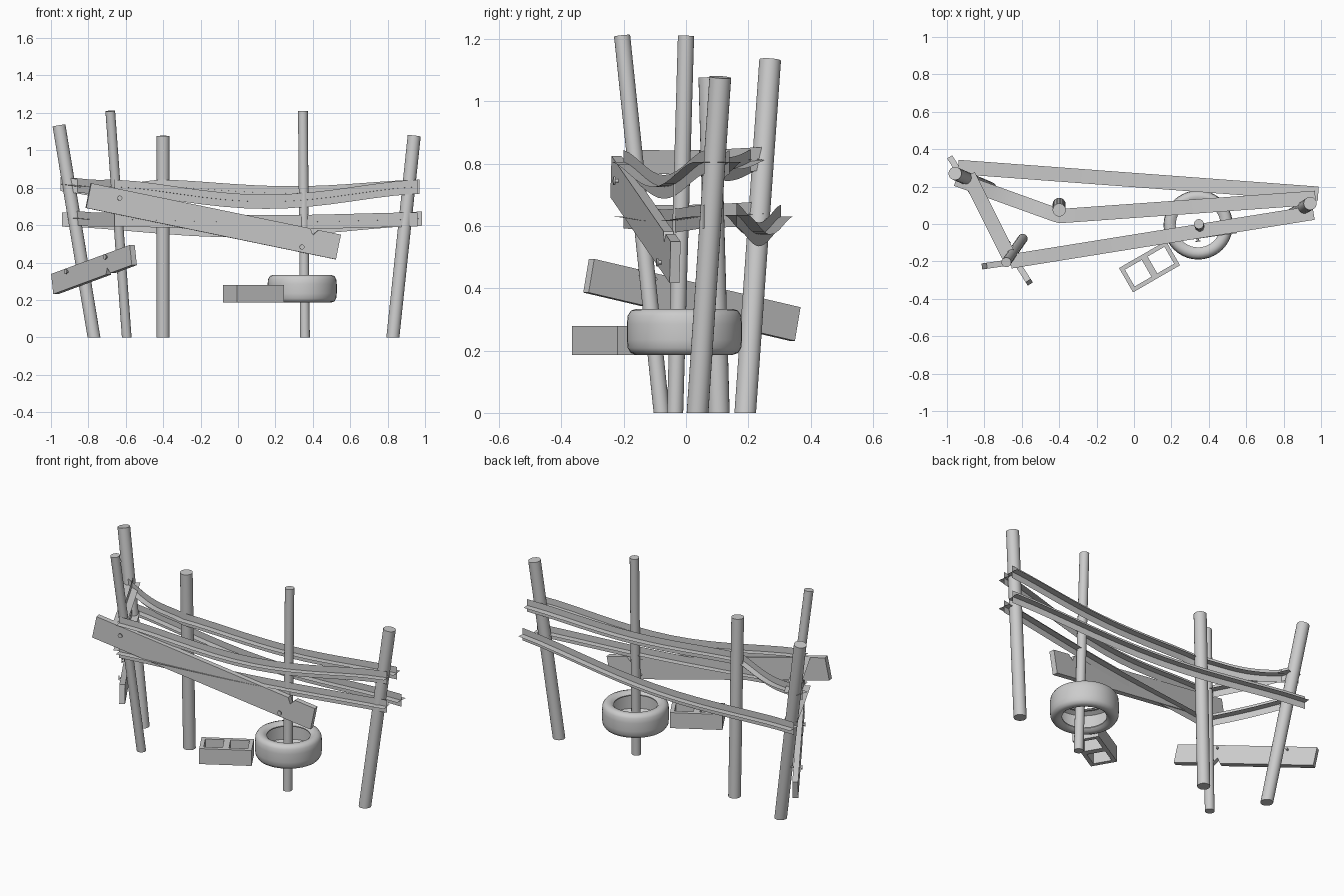
import bpy, bmesh, math
from mathutils import Vector, Matrix

cube = bpy.data.objects.get("Cube")
if cube:
    bpy.data.objects.remove(cube)

grey = bpy.data.materials.new("plain grey")
grey.use_nodes = True
GREY = (0.6, 0.6, 0.6, 1)
grey.diffuse_color = GREY
grey.node_tree.nodes["Principled BSDF"].inputs["Base Color"].default_value = GREY


def finish(name, bm, smooth=False):
    bmesh.ops.recalc_face_normals(bm, faces=bm.faces)
    mesh = bpy.data.meshes.new(name)
    bm.to_mesh(mesh)
    bm.free()
    mesh.materials.append(grey)
    obj = bpy.data.objects.new(name, mesh)
    bpy.context.collection.objects.link(obj)
    if smooth:
        bpy.ops.object.select_all(action='DESELECT')
        obj.select_set(True)
        bpy.context.view_layer.objects.active = obj
        bpy.ops.object.shade_smooth_by_angle(angle=math.radians(40))
    return obj


def rod(name, a, b, radius, on_ground=False):
    a, b = Vector(a), Vector(b)
    d = b - a
    turn = d.to_track_quat('Z', 'Y').to_matrix().to_4x4()
    bm = bmesh.new()
    bmesh.ops.create_cone(bm, cap_ends=True, segments=24, radius1=radius, radius2=radius,
                          depth=d.length, matrix=Matrix.Translation((a + b) / 2) @ turn)
    if on_ground:
        for v in bm.verts:
            if v.co.z < 0.1:
                v.co.z = 0
    finish(name, bm, True)


def prism(bm, outline, origin, u, v, n, thick):
    """Extrude an outline in the u-v plane, centred on n."""
    verts = [bm.verts.new(origin + u * p + v * q - n * thick / 2) for p, q in outline]
    face = bm.faces.new(verts)
    res = bmesh.ops.extrude_face_region(bm, geom=[face])
    bmesh.ops.translate(bm, vec=n * thick,
                        verts=[g for g in res["geom"] if isinstance(g, bmesh.types.BMVert)])


def plank(name, a, b, height, notch_u, notch_side, nails, thick=0.032):
    a, b = Vector(a), Vector(b)
    mid, d = (a + b) / 2, (b - a).normalized()
    n = Vector((d.y, -d.x, 0)).normalized()
    v = n.cross(d)
    l, h = (b - a).length / 2, height / 2 * notch_side
    outline = [(-l, -h), (l, -h), (l, h), (notch_u + 0.025, h),
               (notch_u, h - 0.033 * notch_side), (notch_u - 0.02, h), (-l, h)]
    bm = bmesh.new()
    prism(bm, outline, mid, d, v, n, thick)
    finish(name, bm)
    for i, (p, q) in enumerate(nails):
        spot = mid + d * p + v * q
        rod(f"{name}_nail_{i + 1}", spot - n * 0.03, spot + n * 0.03, 0.006)
        rod(f"{name}_nail_head_{i + 1}", spot + n * 0.026, spot + n * 0.032, 0.013)


def tape(name, stops, sags, half=0.038, steps=14):
    """Hanging tape with a plus-shaped cross-section."""
    pts = [Vector(stops[0])]
    for a, b, sag in zip(stops, stops[1:], sags):
        a, b = Vector(a), Vector(b)
        for i in range(1, steps + 1):
            t = i / steps
            pts.append(a.lerp(b, t) - Vector((0, 0, sag * math.sin(math.pi * t) ** 1.5)))
    bm = bmesh.new()
    for upright in (True, False):
        rows = []
        for i, p in enumerate(pts):
            d = pts[min(i + 1, len(pts) - 1)] - pts[max(i - 1, 0)]
            w = Vector((0, 0, 1)) if upright else Vector((-d.y, d.x, 0)).normalized()
            rows.append([bm.verts.new(p + w * half), bm.verts.new(p - w * half)])
        for r, s in zip(rows, rows[1:]):
            bm.faces.new((r[0], s[0], s[1], r[1]))
    finish(name, bm, True)


# Leaning posts
rod("left_rear_post", (-0.77, 0.19, 0), (-0.957, 0.27, 1.132), 0.035, True)
rod("left_front_post", (-0.595, -0.078, 0), (-0.683, -0.205, 1.21), 0.026, True)
rod("middle_rear_post", (-0.40, 0.105, 0), (-0.40, 0.075, 1.077), 0.035, True)
rod("middle_front_post", (0.358, -0.035, 0), (0.347, 0, 1.21), 0.026, True)
rod("right_post", (0.828, 0.037, 0), (0.942, 0.11, 1.077), 0.035, True)

# Nailed planks with a chipped edge
plank("long_plank", (-0.80, -0.225, 0.758), (0.535, -0.035, 0.483), 0.135, 0.54, 1,
      [(-0.523, 0.02), (0.493, -0.04)])
plank("short_plank", (-0.98, 0.35, 0.285), (-0.56, -0.312, 0.44), 0.11, 0.156, -1,
      [(-0.234, 0.035), (0.166, 0.035)])

# Tapes strung between the posts
tape("upper_rear_tape", [(-0.95, 0.24, 0.82), (-0.40, 0.042, 0.805), (0.97, 0.14, 0.805)], [0.03, 0.035])
tape("lower_rear_tape", [(-0.94, 0.305, 0.63), (0.985, 0.162, 0.635)], [0.06])
for level, z, sag in (("upper", 0.805, 0.08), ("lower", 0.63, 0.015)):
    tape(level + "_front_tape", [(-0.66, -0.2, z), (0.96, 0.06, z)], [sag])
    tape(level + "_side_tape", [(-0.885, 0.26, z + 0.01), (-0.66, -0.19, z)], [0.005])

# Tyre: hollow shell spun round the vertical axis
half_shell = [(0.12, 0.058), (0.135, 0.071), (0.155, 0.074), (0.172, 0.068), (0.182, 0.052), (0.185, 0.025)]
outer = half_shell + [(r, -z) for r, z in reversed(half_shell)]
inner = [(0.12, -0.052), (0.14, -0.058), (0.165, -0.045), (0.165, 0.045), (0.14, 0.058), (0.12, 0.052)]
bm = bmesh.new()
SEG, hub = 40, Vector((0.343, -0.005, 0.26))
rings = []
for i in range(SEG):
    c, s = math.cos(2 * math.pi * i / SEG), math.sin(2 * math.pi * i / SEG)
    rings.append([bm.verts.new(hub + Vector((r * c, r * s, z))) for r, z in outer + inner])
for i in range(SEG):
    a, b = rings[i - 1], rings[i]
    for j in range(len(a)):
        bm.faces.new((a[j - 1], b[j - 1], b[j], a[j]))
finish("tyre", bm, True)

# Hollow building block: two long walls and three webs
bm = bmesh.new()
angle = math.radians(30)
u = Vector((math.cos(angle), math.sin(angle), 0))
v = Vector((-math.sin(angle), math.cos(angle), 0))
up, centre = Vector((0, 0, 1)), Vector((0.083, -0.228, 0.232))
xs, ys = (-0.145, -0.122, -0.018, 0.018, 0.122, 0.145), (-0.075, -0.052, 0.052, 0.075)
grid = [[[bm.verts.new(centre + u * x + v * y + up * z) for z in (-0.047, 0.047)] for y in ys] for x in xs]


def solid(i, j):
    return 0 <= i < 5 and 0 <= j < 3 and not (j == 1 and i in (1, 3))


for i in range(5):
    for j in range(3):
        if not solid(i, j):
            continue
        ring = [grid[i][j], grid[i + 1][j], grid[i + 1][j + 1], grid[i][j + 1]]
        for k in (0, 1):
            bm.faces.new([p[k] for p in ring])
        for k, (di, dj) in enumerate(((0, -1), (1, 0), (0, 1), (-1, 0))):
            if not solid(i + di, j + dj):
                p, q = ring[k], ring[(k + 1) % 4]
                bm.faces.new((p[0], q[0], q[1], p[1]))
finish("hollow_block", bm)
